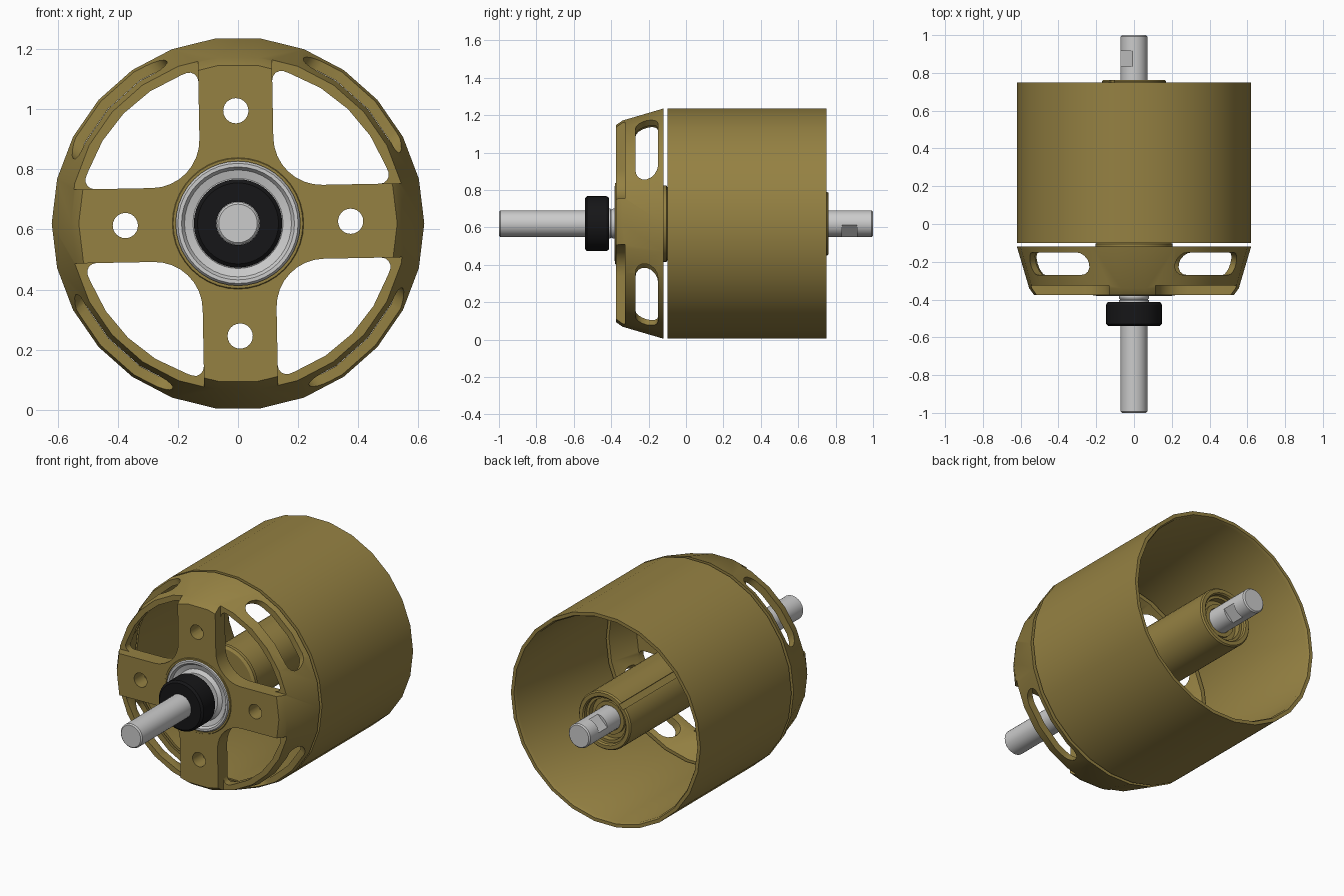
import bpy, bmesh, math
from math import sin, cos, pi, radians
from mathutils import Matrix, Vector

if "Cube" in bpy.data.objects:
    bpy.data.objects.remove(bpy.data.objects["Cube"])

ZC = 0.62          # height of the motor axis
TWIST = -radians(1.1)


def material(name, rgb):
    m = bpy.data.materials.new(name)
    m.diffuse_color = (*rgb, 1)
    m.use_nodes = True
    m.node_tree.nodes["Principled BSDF"].inputs["Base Color"].default_value = m.diffuse_color
    return m


GOLD = material("gold", (0.30, 0.22, 0.055))
BLACK = material("black", (0.008, 0.008, 0.009))


def make(name, bm, mat=None):
    bmesh.ops.recalc_face_normals(bm, faces=bm.faces[:])
    me = bpy.data.meshes.new(name)
    bm.to_mesh(me)
    bm.free()
    ob = bpy.data.objects.new(name, me)
    bpy.context.collection.objects.link(ob)
    ob.location.z = ZC
    if mat:
        me.materials.append(mat)
    return ob


def lathe(name, profile, n, mat=None, closed=True):
    """Turn (radius, y) points around the y axis; an open profile gets end caps."""
    bm = bmesh.new()
    rings = [[bm.verts.new((r * cos(2 * pi * i / n), y, r * sin(2 * pi * i / n)))
              for i in range(n)] for r, y in profile]
    pairs = list(zip(rings, rings[1:]))
    if closed:
        pairs.append((rings[-1], rings[0]))
    else:
        bm.faces.new(rings[0])
        bm.faces.new(rings[-1])
    for a, b in pairs:
        for i in range(n):
            j = (i + 1) % n
            bm.faces.new((a[i], a[j], b[j], b[i]))
    return make(name, bm, mat)


def prism(pts, w0, w1, u, v, w, turn=0.0):
    """Cutter: outline in the u,v plane, extruded along w, turned about y."""
    rot = Matrix.Rotation(turn, 3, 'Y')
    bm = bmesh.new()
    lo, hi = [[bm.verts.new(rot @ (Vector(u) * a + Vector(v) * b + Vector(w) * c))
               for a, b in pts] for c in (w0, w1)]
    bm.faces.new(lo)
    bm.faces.new(hi)
    for i in range(len(pts)):
        j = (i + 1) % len(pts)
        bm.faces.new((lo[i], lo[j], hi[j], hi[i]))
    ob = make("cutter", bm)
    ob.hide_render = True
    return ob


def cut(ob, cutter):
    mod = ob.modifiers.new("cut", 'BOOLEAN')
    mod.operation, mod.solver, mod.object = 'DIFFERENCE', 'EXACT', cutter
    bpy.context.view_layer.objects.active = ob
    bpy.ops.object.modifier_apply(modifier=mod.name)
    bpy.data.objects.remove(cutter)


def arc(cx, cy, r, a0, a1, n):
    return [(cx + r * cos(radians(a0 + (a1 - a0) * i / n)),
             cy + r * sin(radians(a0 + (a1 - a0) * i / n))) for i in range(n + 1)]


X, Y, Z = (1, 0, 0), (0, 1, 0), (0, 0, 1)

# outer can
lathe("outer_can", [(0.62, -0.10), (0.62, 0.75), (0.60, 0.75), (0.592, 0.735), (0.592, -0.10)], 26, GOLD)

# front bell: conical rim with a face plate
bell = lathe("front_bell", [(0.62, -0.12), (0.555, -0.34), (0.53, -0.375), (0.21, -0.375),
                            (0.21, -0.285), (0.525, -0.285), (0.588, -0.12)], 26, GOLD)
W = 0.123   # half width of an arm
fillet = arc(W + 0.16, W + 0.16, 0.16, 270, 180, 8)
recess = fillet + [(W, 0.8), (0.8, 0.8), (0.8, W)]
window = (fillet + arc(W + 0.03, 0.475, 0.03, 180, 75, 4)
          + arc(0, 0, 0.528, 70, 20, 4) + arc(0.475, W + 0.03, 0.03, 15, -90, 4))
slot = (arc(0.165, -0.21, 0.06, -90, 90, 8) + arc(-0.165, -0.21, 0.06, 90, 270, 8))
h = math.sqrt(0.5)
for k in range(4):
    t = TWIST + k * pi / 2
    cut(bell, prism(recess, -0.5, -0.325, X, Z, Y, t))
    cut(bell, prism(window, -0.5, -0.25, X, Z, Y, t))
    cut(bell, prism(slot, 0.40, 0.80, (-h, 0, h), Y, (h, 0, h), t))
    cut(bell, prism(arc(0.375, 0, 0.042, 0, 345, 23), -0.5, -0.2, X, Z, Y, t))

# bell hub and the bearing inside it
lathe("bell_hub", [(0.222, -0.37), (0.216, -0.379), (0.207, -0.379), (0.207, -0.27), (0.222, -0.27)], 40, GOLD)
lathe("front_bearing", [(0.207, -0.372), (0.20, -0.382), (0.188, -0.382), (0.178, -0.368),
                        (0.15, -0.36), (0.13, -0.375), (0.07, -0.375), (0.07, -0.28), (0.207, -0.28)], 40)

# stator tube with flange and stepped rear opening
tube = lathe("stator_tube", [(0.19, -0.135), (0.205, -0.125), (0.205, -0.105), (0.17, -0.085),
                             (0.17, 0.755), (0.163, 0.763), (0.142, 0.763), (0.135, 0.755),
                             (0.135, 0.735), (0.12, 0.735), (0.12, 0.70), (0.095, 0.70),
                             (0.095, 0.715), (0.073, 0.715), (0.073, -0.135)], 40, GOLD)
cut(tube, prism([(-0.018, 0), (0.018, 0), (0.018, 0.8), (-0.018, 0.8)],
                0.155, 0.25, (h, 0, h), Y, (-h, 0, h)))

# shaft with two rear flats
shaft = lathe("shaft", [(0.064, -1), (0.071, -0.993), (0.071, 0.993), (0.064, 1)], 32, None, False)
for s in (1, -1):
    cut(shaft, prism([(-0.1, 0.835), (0.1, 0.835), (0.1, 0.915), (-0.1, 0.915)],
                     0.055, 0.12, (h, 0, h), Y, (-h * s, 0, h * s)))

# shaft spacer and black collar
lathe("shaft_spacer", [(0.065, -0.42), (0.08, -0.415), (0.08, -0.405), (0.074, -0.40),
                       (0.08, -0.39), (0.08, -0.37), (0.065, -0.37)], 32)
lathe("shaft_collar", [(0.072, -0.54), (0.135, -0.54), (0.147, -0.53), (0.147, -0.425),
                       (0.138, -0.412), (0.072, -0.412)], 40, BLACK)

# shading
for ob in bpy.context.scene.objects:
    ob.select_set(True)
bpy.context.view_layer.objects.active = bell
bpy.ops.object.shade_smooth_by_angle(angle=radians(30))
